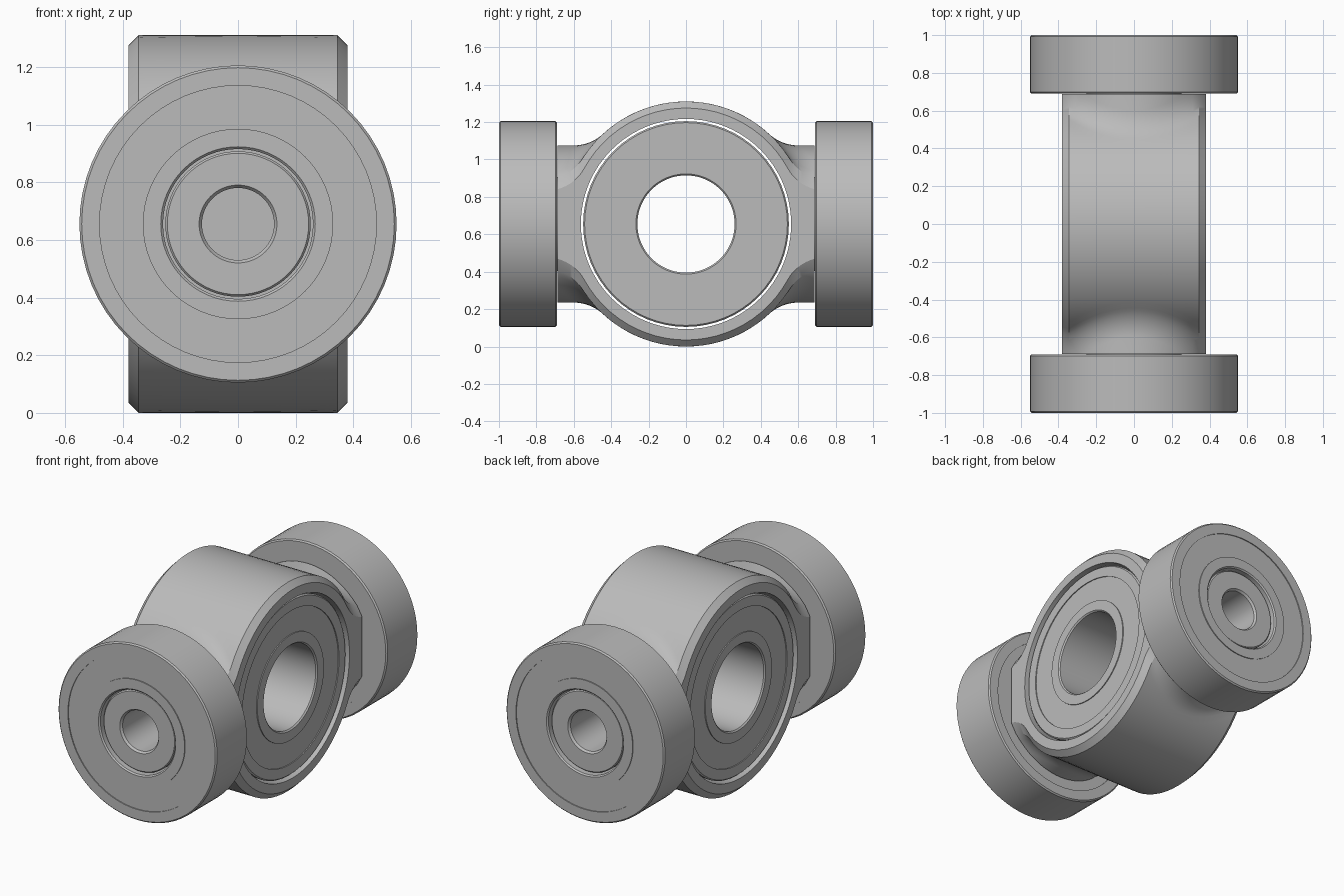
import bpy, bmesh
from math import sin, cos, pi, sqrt, atan2, radians
from mathutils import Matrix

cube = bpy.data.objects.get("Cube")
if cube:
    bpy.data.objects.remove(cube)

CENTRE_Z = 0.655
steel = bpy.data.materials.new("grey_steel")
steel.use_nodes = True
GREY = (0.5, 0.5, 0.5, 1)
steel.diffuse_color = GREY
steel.node_tree.nodes["Principled BSDF"].inputs["Base Color"].default_value = GREY


def finish(bm, name):
    bmesh.ops.recalc_face_normals(bm, faces=bm.faces)
    mesh = bpy.data.meshes.new(name)
    bm.to_mesh(mesh)
    bm.free()
    mesh.materials.append(steel)
    obj = bpy.data.objects.new(name, mesh)
    bpy.context.collection.objects.link(obj)
    obj.location.z = CENTRE_Z
    bpy.ops.object.select_all(action='DESELECT')
    obj.select_set(True)
    bpy.context.view_layer.objects.active = obj
    bpy.ops.object.shade_smooth_by_angle(angle=radians(25))
    return obj


def bridge(bm, a, b):
    n = len(a)
    for i in range(n):
        j = (i + 1) % n
        bm.faces.new((a[i], a[j], b[j], b[i]))


def lathe(name, profile, axis, offset=0.0, segments=64):
    """Spin a closed (radius, position) loop around the x or y axis."""
    bm = bmesh.new()
    rings = []
    for r, p in profile:
        ring = []
        for i in range(segments):
            a = 2 * pi * i / segments
            u, v, p2 = r * cos(a), r * sin(a), p + offset
            ring.append(bm.verts.new((p2, u, v) if axis == 'x' else (u, p2, v)))
        rings.append(ring)
    for a, b in zip(rings, rings[1:] + rings[:1]):
        bridge(bm, a, b)
    return finish(bm, name)


def bearing(name, half, axis, offset=0.0):
    """Ring bearing: outer race, recessed shield, inner race."""
    e, d = 0.008, 0.006
    side = [(0.26, half - e), (0.26 + e, half), (0.33, half), (0.33, half - d),
            (0.48, half - d), (0.48, half), (0.55 - e, half), (0.55, half - e)]
    profile = side + [(r, -p) for r, p in reversed(side)]
    return lathe(name, profile, axis, offset)


# Hub body: round drum blending through fillets into two round necks
DRUM_R, NECK_R, FILLET_R, END_Y = 0.655, 0.42, 0.23, 0.687
HALF_W, CHAMFER, SEAT_R = 0.38, 0.035, 0.562


def hub_quarter(x, drum):
    """Outline from the top of the drum to the middle of the neck end."""
    h = sqrt(NECK_R ** 2 - x ** 2)
    c = sqrt((drum + FILLET_R) ** 2 - (h + FILLET_R) ** 2)
    touch = atan2(c, h + FILLET_R)
    pts = [(drum * sin(touch * i / 12), drum * cos(touch * i / 12)) for i in range(13)]
    stop = min(c, END_Y)
    start = pts[-1][0]
    for i in range(1, 11):
        y = start + (stop - start) * i / 10
        pts.append((y, h + FILLET_R - sqrt(max(0, FILLET_R ** 2 - (c - y) ** 2))))
    z_end = pts[-1][1]
    pts += [(END_Y, z_end * (1 - i / 6)) for i in range(7)]
    return pts


def hub_outline(x, drum):
    q = hub_quarter(x, drum)
    right = q + [(y, -z) for y, z in reversed(q[:-1])]
    return right + [(-y, z) for y, z in reversed(right[1:-1])]


bm = bmesh.new()
flat = HALF_W - CHAMFER
slices = [(-HALF_W, DRUM_R - CHAMFER)]
slices += [(-flat + 2 * flat * i / 20, DRUM_R) for i in range(21)]
slices += [(HALF_W, DRUM_R - CHAMFER)]
rings = [[bm.verts.new((x, y, z)) for y, z in hub_outline(x, r)] for x, r in slices]
seats = []
for ring in (rings[-1], rings[0]):
    seat = []
    for v in ring:
        a = atan2(v.co.z, v.co.y)
        seat.append(bm.verts.new((v.co.x, SEAT_R * cos(a), SEAT_R * sin(a))))
    seats.append(seat)
loop = rings + seats
for a, b in zip(loop, loop[1:] + loop[:1]):
    bridge(bm, a, b)
finish(bm, "hub_body")

# Cross bearing through the hub
bearing("hub_bearing", 0.365, 'x')

# Wheel bearings and their hollow axle pins, front and back
for label, s in (("front", -1), ("back", 1)):
    bearing(label + "_bearing", 0.155, 'y', s * 0.845)
    pin = [(0.125, 0.68), (0.125, 0.965), (0.135, 0.978),
           (0.245, 0.978), (0.252, 0.97), (0.252, 0.68)]
    lathe(label + "_axle_pin", [(r, s * p) for r, p in pin], 'y')
